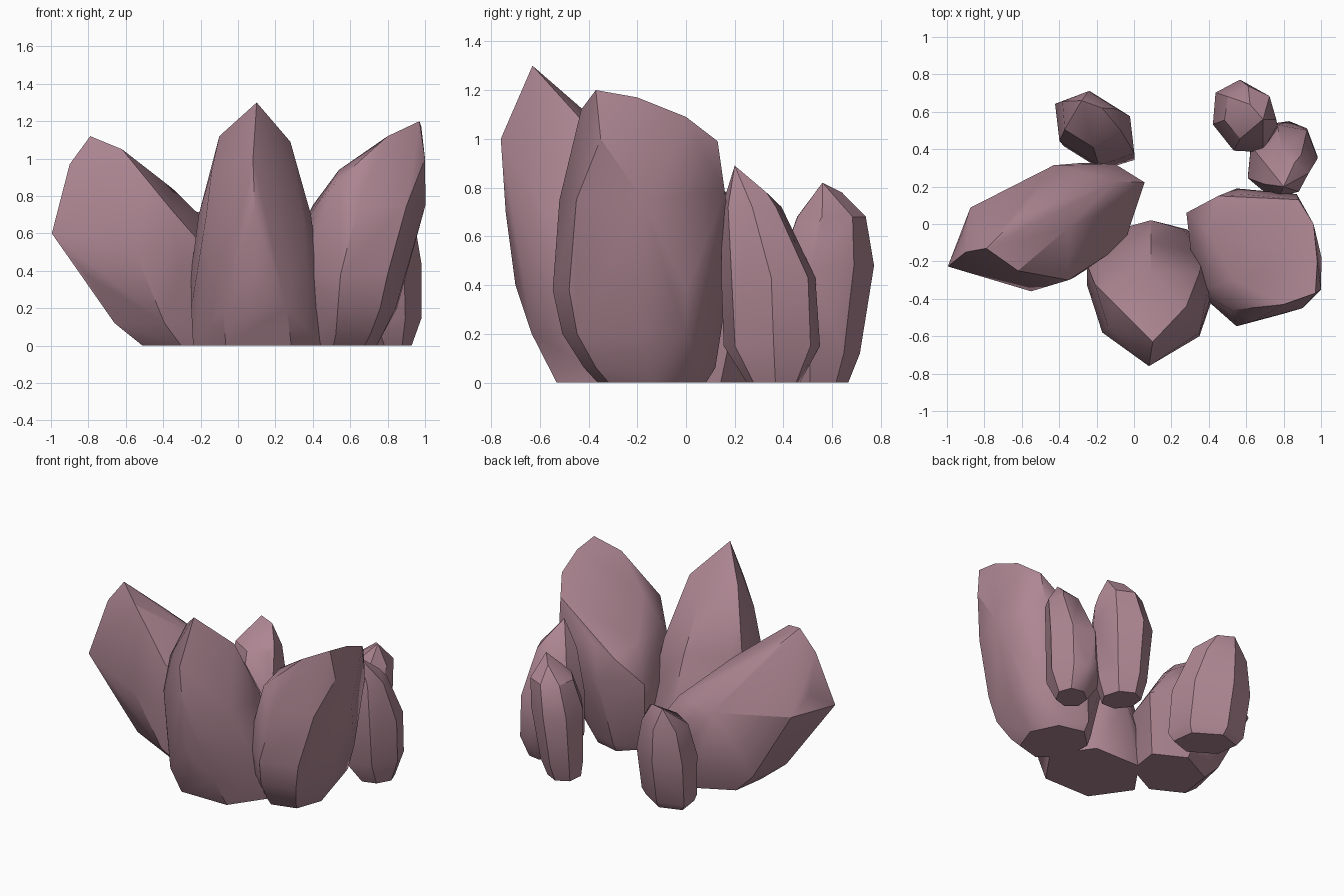
import bpy
import bmesh
import math
from mathutils import Vector

default_cube = bpy.data.objects.get("Cube")
if default_cube:
    bpy.data.objects.remove(default_cube, do_unlink=True)

# Single dusty pink stone colour
stone = bpy.data.materials.new("dusty pink stone")
stone.use_nodes = True
stone_colour = (0.42, 0.24, 0.29, 1)
stone.diffuse_color = stone_colour
shader = next(n for n in stone.node_tree.nodes if n.type == "BSDF_PRINCIPLED")
shader.inputs["Base Color"].default_value = stone_colour
shader.inputs["Roughness"].default_value = 0.8


def ring(sides, turn, height, centre_x, centre_y, length, width):
    """Horizontal elliptical outline, with its long axis turned about z."""
    heading = math.radians(turn)
    points = []
    for step in range(sides):
        angle = math.tau * step / sides
        along, across = length * math.cos(angle), width * math.sin(angle)
        points.append(Vector((
            centre_x + along * math.cos(heading) - across * math.sin(heading),
            centre_y + along * math.sin(heading) + across * math.cos(heading),
            height)))
    return points


def crystal(name, sides, turn, rings, tips, foot=()):
    """Faceted stone: a convex skin over stacked rings and its sharp corners."""
    points = [Vector(tip) for tip in tips]
    for section in rings:
        points += ring(sides, turn, *section)
    for section in foot:
        points += ring(sides, 0, *section)

    bm = bmesh.new()
    for point in points:
        bm.verts.new(point)
    hull = bmesh.ops.convex_hull(bm, input=bm.verts[:])
    unused = set(hull["geom_interior"]) | set(hull["geom_unused"])
    bmesh.ops.delete(bm, geom=[v for v in unused
                               if isinstance(v, bmesh.types.BMVert)],
                     context="VERTS")
    # Merge nearly flat triangles into broad facets
    bmesh.ops.dissolve_limit(bm, angle_limit=math.radians(4),
                             verts=bm.verts[:], edges=bm.edges[:])
    bmesh.ops.recalc_face_normals(bm, faces=bm.faces[:])

    mesh = bpy.data.meshes.new(name)
    bm.to_mesh(mesh)
    bm.free()
    mesh.materials.append(stone)
    obj = bpy.data.objects.new(name, mesh)
    bpy.context.collection.objects.link(obj)
    bpy.ops.object.select_all(action="DESELECT")
    obj.select_set(True)
    bpy.context.view_layer.objects.active = obj
    bpy.ops.object.shade_smooth_by_angle(angle=math.radians(30))
    return obj


# Tall front crystal with a four-sided point
crystal("front_crystal", 6, 90,
        rings=[(.4, .09, -.34, .36, .32),
               (.7, .09, -.42, .32, .3)],
        tips=[(.1, -.63, 1.3), (-.1, -.43, 1.12), (.28, -.44, 1.09),
              (.09, -.25, .97), (.08, -.76, 1), (-.14, -.55, .94),
              (-.21, -.32, .7), (.39, -.38, .7),
              (-.25, -.22, .4), (.43, -.33, .4), (.35, -.6, .5)],
        foot=[(0, .11, -.28, .35, .29),
              (.2, .09, -.33, .34, .35)])

# Broad crystal leaning outwards on the right-hand side of the front
crystal("leaning_crystal", 6, 27,
        rings=[(0, -.27, .02, .27, .22),
               (.12, -.33, 0, .37, .26),
               (.38, -.38, 0, .49, .28),
               (.6, -.55, 0, .5, .26)],
        tips=[(-.79, -.13, 1.12), (-.62, -.25, 1.05), (-.9, -.15, .97),
              (-.62, .04, .93), (-.35, -.02, .84), (-.2, .05, .69),
              (-.35, -.3, .72), (-.31, -.28, .4), (-.66, .19, .6),
              (-.1, .32, .42), (-.92, -.05, .72), (-.55, -.36, .5)])

# Largest crystal, cut by a sloping top
crystal("broad_crystal", 7, 105,
        rings=[(0, .54, -.14, .23, .2),
               (.06, .55, -.15, .28, .22),
               (.2, .57, -.19, .33, .27),
               (.38, .59, -.2, .36, .3),
               (.75, .69, -.18, .35, .31)],
        tips=[(.97, -.37, 1.2), (.8, -.43, 1.12), (.52, -.46, .87),
              (.98, -.2, 1.17), (.96, 0, 1.09), (.88, .13, .99),
              (.45, .15, .68), (1, -.35, 1), (.28, .06, .51),
              (.54, -.3, .94), (.87, .16, .78), (.55, .19, .5),
              (.9, 0, .38), (.85, 0, .2)])

# Small crystal standing alone at the back
crystal("back_crystal", 6, -32,
        rings=[(0, -.2, .46, .2, .14),
               (.05, -.2, .47, .24, .16),
               (.35, -.21, .51, .25, .18),
               (.58, -.23, .56, .18, .14)],
        tips=[(-.28, .66, .72), (-.17, .62, .71), (-.07, .5, .63),
              (-.36, .52, .58)])

# Pair of small crystals behind the broad one
crystal("side_crystal", 7, 50,
        rings=[(0, .82, .36, .12, .1),
               (.15, .79, .35, .21, .18),
               (.43, .79, .34, .21, .18),
               (.72, .81, .27, .13, .12)],
        tips=[(.8, .2, .89), (.86, .33, .78), (.83, .55, .15)])

crystal("corner_crystal", 7, -62,
        rings=[(0, .56, .54, .13, .11),
               (.12, .57, .55, .17, .14),
               (.48, .59, .57, .21, .17),
               (.68, .62, .59, .15, .14)],
        tips=[(.69, .56, .82), (.62, .64, .78), (.76, .52, .62)])
